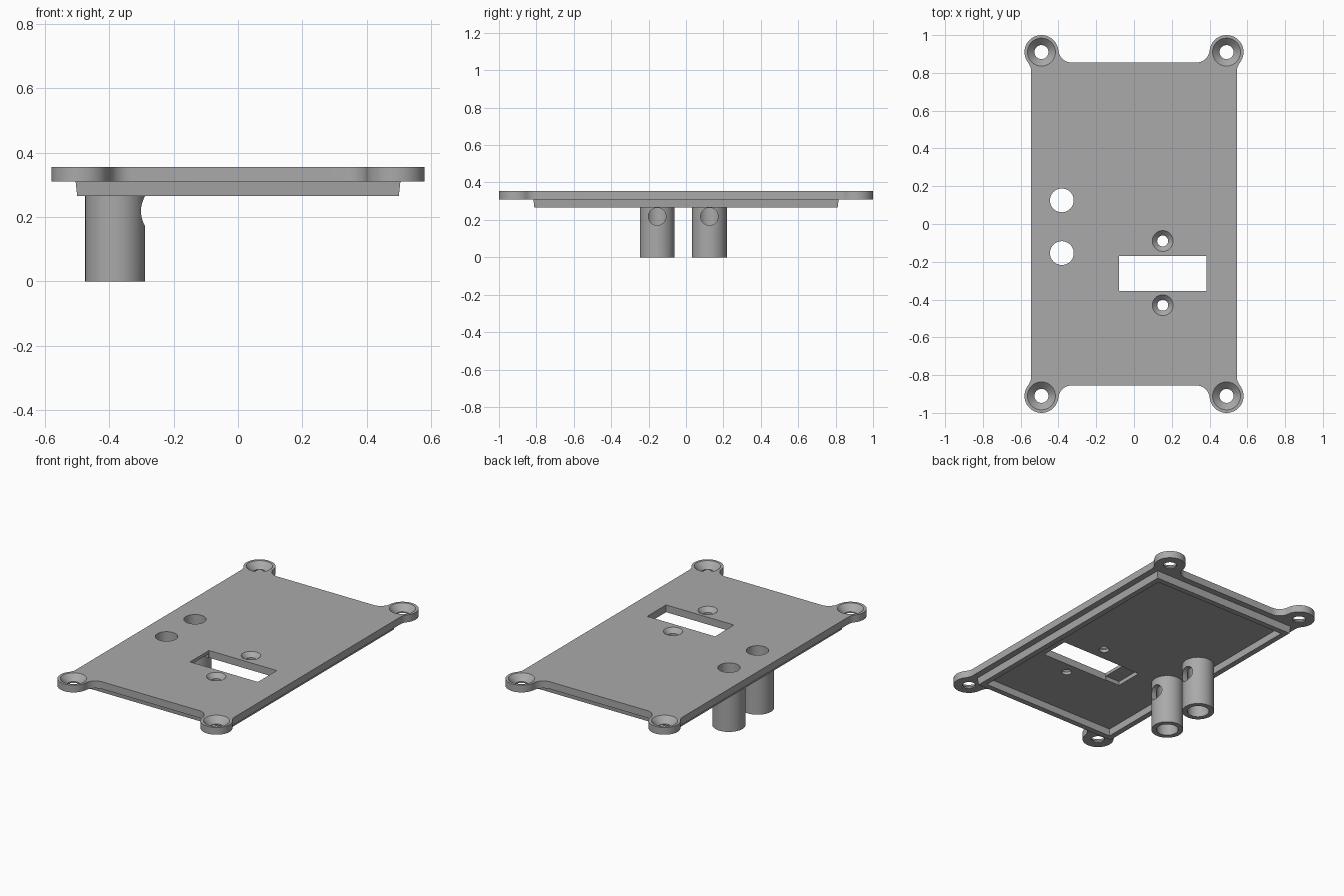
import bpy, bmesh
from math import sin, cos, pi, atan2, sqrt, radians
from mathutils import Matrix

cube = bpy.data.objects.get("Cube")
if cube:
    bpy.data.objects.remove(cube, do_unlink=True)

grey = bpy.data.materials.new("plain grey")
grey.use_nodes = True
COLOUR = (0.4, 0.4, 0.4, 1)
grey.diffuse_color = COLOUR
grey.node_tree.nodes["Principled BSDF"].inputs["Base Color"].default_value = COLOUR

# Main heights and sizes
TOP, UNDER, RIM = 0.355, 0.31, 0.265
HX, HY = 0.545, 0.855
EAR_X, EAR_Y, EAR_R, FILLET = 0.49, 0.91, 0.09, 0.07
TUBE_X, TUBE_Y, TUBE_R, BORE = -0.382, (-0.154, 0.125), 0.093, 0.063


def new_object(name, bm):
    bmesh.ops.recalc_face_normals(bm, faces=bm.faces)
    mesh = bpy.data.meshes.new(name)
    bm.to_mesh(mesh)
    bm.free()
    mesh.materials.append(grey)
    obj = bpy.data.objects.new(name, mesh)
    bpy.context.collection.objects.link(obj)
    return obj


def prism(name, points, z0, z1):
    bm = bmesh.new()
    face = bm.faces.new([bm.verts.new((x, y, z0)) for x, y in points])
    top = bmesh.ops.extrude_face_region(bm, geom=[face])["geom"]
    for v in top:
        if isinstance(v, bmesh.types.BMVert):
            v.co.z = z1
    return new_object(name, bm)


def box(name, x0, x1, y0, y1, z0, z1):
    return prism(name, [(x0, y0), (x1, y0), (x1, y1), (x0, y1)], z0, z1)


def lathe(name, x, y, profile, closed=True, sides=48):
    """Spin a radius/height profile round a vertical axis; capped unless it is a ring."""
    bm = bmesh.new()
    rings = [[bm.verts.new((x + r * cos(2 * pi * i / sides), y + r * sin(2 * pi * i / sides), z))
              for i in range(sides)] for r, z in profile]
    pairs = list(zip(rings, rings[1:]))
    if closed:
        bm.faces.new(rings[0])
        bm.faces.new(rings[-1])
    else:
        pairs.append((rings[-1], rings[0]))
    for a, b in pairs:
        for i in range(sides):
            j = (i + 1) % sides
            bm.faces.new((a[i], a[j], b[j], b[i]))
    return new_object(name, bm)


def cut(obj, cutters):
    for cutter in cutters:
        cutter.hide_render = True
        mod = obj.modifiers.new("cut", "BOOLEAN")
        mod.operation, mod.solver, mod.object = "DIFFERENCE", "EXACT", cutter
        bpy.context.view_layer.update()
        mesh = bpy.data.meshes.new_from_object(obj.evaluated_get(bpy.context.evaluated_depsgraph_get()))
        obj.modifiers.clear()
        obj.data = mesh
        bpy.data.objects.remove(cutter, do_unlink=True)


def smooth(obj):
    bpy.ops.object.select_all(action="DESELECT")
    obj.select_set(True)
    bpy.context.view_layer.objects.active = obj
    bpy.ops.object.shade_smooth_by_angle(angle=radians(30))


def arc(cx, cy, r, a0, a1, n):
    return [(cx + r * cos(a0 + (a1 - a0) * i / n), cy + r * sin(a0 + (a1 - a0) * i / n))
            for i in range(n + 1)]


# Plate outline: one corner ear with its two concave fillets, mirrored to four
reach = EAR_R + FILLET
side_c = (HX + FILLET, EAR_Y - sqrt(reach ** 2 - (HX + FILLET - EAR_X) ** 2))
end_c = (EAR_X - sqrt(reach ** 2 - (HY + FILLET - EAR_Y) ** 2), HY + FILLET)
a_side = atan2(side_c[1] - EAR_Y, side_c[0] - EAR_X)
a_end = atan2(end_c[1] - EAR_Y, end_c[0] - EAR_X) % (2 * pi)
corner = (arc(*side_c, FILLET, pi, a_side + pi, 8)
          + arc(EAR_X, EAR_Y, EAR_R, a_side, a_end, 36)[1:-1]
          + arc(*end_c, FILLET, a_end - pi, -pi / 2, 10))
half = corner + [(-x, y) for x, y in reversed(corner)]
outline = half + [(x, -y) for x, y in reversed(half)]
plate = prism("cover_plate", outline, UNDER, TOP)


# Countersunk screw holes, tube openings, switch slot and its blind pocket
def countersink(x, y, wide, narrow):
    depth = wide - narrow
    return lathe("screw_cutter", x, y, [(narrow, UNDER - 0.1), (narrow, TOP - depth),
                                        (wide, TOP), (wide, TOP + 0.1)])


cutters = [countersink(sx * EAR_X, sy * EAR_Y, 0.074, 0.037) for sx in (-1, 1) for sy in (-1, 1)]
cutters += [countersink(0.152, y, 0.055, 0.029) for y in (-0.09, -0.43)]
cutters += [lathe("bore_cutter", TUBE_X, y, [(BORE, 0.2), (BORE, 0.5)]) for y in TUBE_Y]
cutters.append(box("slot_cutter", -0.08, 0.385, -0.355, -0.17, 0.2, 0.5))
cutters.append(box("pocket_cutter", -0.18, -0.07, -0.35, -0.175, 0.2, UNDER + 0.025))
cut(plate, cutters)
smooth(plate)

# Locating rim under the plate, slightly tapered outside
bm = bmesh.new()
loops = []
for x, y, z in ((0.505, 0.816, UNDER), (0.5, 0.811, RIM), (0.465, 0.776, RIM), (0.465, 0.776, UNDER)):
    loops.append([bm.verts.new((x * sx, y * sy, z)) for sx, sy in ((1, 1), (-1, 1), (-1, -1), (1, -1))])
for k in range(4):
    a, b = loops[k], loops[(k + 1) % 4]
    for i in range(4):
        j = (i + 1) % 4
        bm.faces.new((a[i], a[j], b[j], b[i]))
new_object("locating_rim", bm)

# Two hanging tubes, each with a round hole in the inward side
for name, y in zip(("front_tube", "back_tube"), TUBE_Y):
    tube = lathe(name, TUBE_X, y, [(TUBE_R, 0), (TUBE_R, UNDER), (BORE, UNDER), (BORE, 0)], closed=False)
    drill = lathe("side_hole_cutter", 0, 0, [(0.047, 0), (0.047, 0.2)], sides=32)
    drill.data.transform(Matrix.Translation((TUBE_X, y, 0.218)) @ Matrix.Rotation(pi / 2, 4, "Y"))
    cut(tube, [drill])
    smooth(tube)
